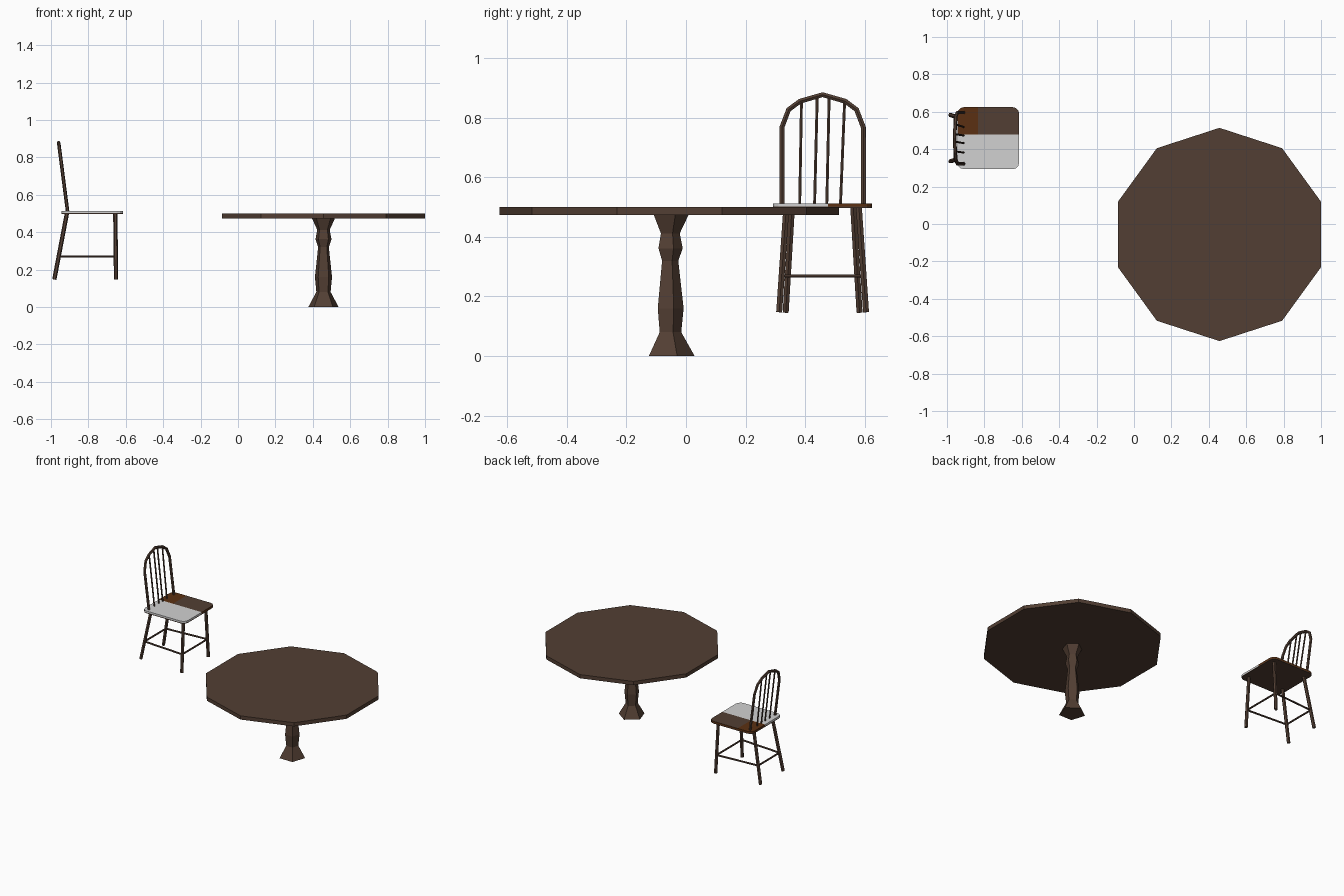
import bpy, bmesh, math
from mathutils import Vector

if "Cube" in bpy.data.objects:
    bpy.data.objects.remove(bpy.data.objects["Cube"])


def material(name, rgb):
    m = bpy.data.materials.new(name)
    m.diffuse_color = (*rgb, 1)
    m.use_nodes = True
    m.node_tree.nodes["Principled BSDF"].inputs["Base Color"].default_value = m.diffuse_color
    return m


BROWN = material("dark wood", (0.085, 0.049, 0.033))
ORANGE = material("warm orange wood", (0.105, 0.03, 0.006))
GREY = material("pale grey", (0.64, 0.64, 0.64))


def finish(bm, name, mats=(BROWN,)):
    bmesh.ops.recalc_face_normals(bm, faces=bm.faces)
    me = bpy.data.meshes.new(name)
    bm.to_mesh(me)
    bm.free()
    ob = bpy.data.objects.new(name, me)
    for m in mats:
        me.materials.append(m)
    bpy.context.collection.objects.link(ob)
    return ob


def tube(name, pts, radii, n=6, ref=(1, 0, 0)):
    """Flat-sided capped tube along pts; first ring vertex points along ref."""
    pts = [Vector(p) for p in pts]
    if not isinstance(radii, (list, tuple)):
        radii = [radii] * len(pts)
    bm = bmesh.new()
    rings = []
    for i, (p, r) in enumerate(zip(pts, radii)):
        d = Vector()
        if i > 0:
            d += (p - pts[i - 1]).normalized()
        if i < len(pts) - 1:
            d += (pts[i + 1] - p).normalized()
        d.normalize()
        u = Vector(ref)
        u = (u - d * u.dot(d)).normalized()
        v = d.cross(u)
        rings.append([bm.verts.new(p + r * (u * math.cos(a) + v * math.sin(a)))
                      for a in (2 * math.pi * k / n for k in range(n))])
    for a, b in zip(rings, rings[1:]):
        for k in range(n):
            bm.faces.new((a[k], a[(k + 1) % n], b[(k + 1) % n], b[k]))
    bm.faces.new(rings[0])
    bm.faces.new(rings[-1])
    return finish(bm, name)


# Table: ten-sided top on a five-sided turned pedestal
TX, TY = 0.457, -0.056
tube("table_top", [(TX, TY, 0.474), (TX, TY, 0.5)], 0.57, 10, (0, 1, 0))
profile = [(0, 0.085), (0.08, 0.04), (0.16, 0.048), (0.32, 0.03),
           (0.362, 0.045), (0.412, 0.035), (0.475, 0.065)]
tube("table_pedestal", [(TX, TY, z) for z, r in profile],
     [r for z, r in profile], 5, (0, 1, 0))

# Chair seat: rounded slab, cut into colour areas
CX, CY = -0.779, 0.459
bm = bmesh.new()
bmesh.ops.create_cube(bm, size=1)
for v in bm.verts:
    v.co = Vector((CX + v.co.x * 0.33, CY + v.co.y * 0.332, 0.505 + v.co.z * 0.016))
upright = [e for e in bm.edges if abs(e.verts[0].co.z - e.verts[1].co.z) > 0.01]
bmesh.ops.bevel(bm, geom=upright, offset=0.035, segments=3, profile=0.5, affect='EDGES')
for co, no in (((0, 0.478, 0), (0, 1, 0)), ((-0.835, 0, 0), (1, 0, 0)),
               ((0, 0, 0.502), (0, 0, 1))):
    bmesh.ops.bisect_plane(bm, geom=bm.verts[:] + bm.edges[:] + bm.faces[:],
                           plane_co=co, plane_no=no)
for f in bm.faces:
    c = f.calc_center_median()
    if c.z < 0.502:
        f.material_index = 0
    elif c.y < 0.478:
        f.material_index = 2
    else:
        f.material_index = 1 if c.x < -0.835 or abs(f.normal.z) < 0.5 else 0
finish(bm, "seat", (BROWN, ORANGE, GREY))

# Splayed legs and the side stretchers between them
for s, side in ((-1, "right"), (1, "left")):
    tube("front_leg_" + side, [(-0.652, CY + s * 0.146, 0.147),
                               (-0.656, CY + s * 0.122, 0.499)], 0.0115)
    tube("back_leg_" + side, [(-0.982, CY + s * 0.124, 0.147),
                              (-0.915, CY + s * 0.103, 0.499)], 0.0115)
    tube("side_stretcher_" + side, [(-0.959, CY + s * 0.117, 0.269),
                                    (-0.654, CY + s * 0.138, 0.269)], 0.006)
for name, x, w in (("front", -0.654, 0.138), ("back", -0.959, 0.117)):
    tube(name + "_stretcher", [(x, CY - w, 0.269), (x, CY + w, 0.269)], 0.006)


# Leaning hooped back with four spindles
def lean(y, z):
    return (-0.911 - (z - 0.51) * 0.13, CY + y, z)


half = [(0.137, 0.508), (0.137, 0.768), (0.114, 0.828), (0.076, 0.856)]
arch = [(-y, z) for y, z in half] + [(0, 0.878)] + half[::-1]
tube("back_hoop", [lean(y, z) for y, z in arch], 0.0095)
for i, (b, t, z) in enumerate(((-0.077, -0.071, 0.857), (-0.027, -0.018, 0.873),
                               (0.014, 0.022, 0.872), (0.06, 0.074, 0.856))):
    tube("spindle_%d" % (i + 1), [lean(b, 0.508), lean(t, z)], 0.0055)
